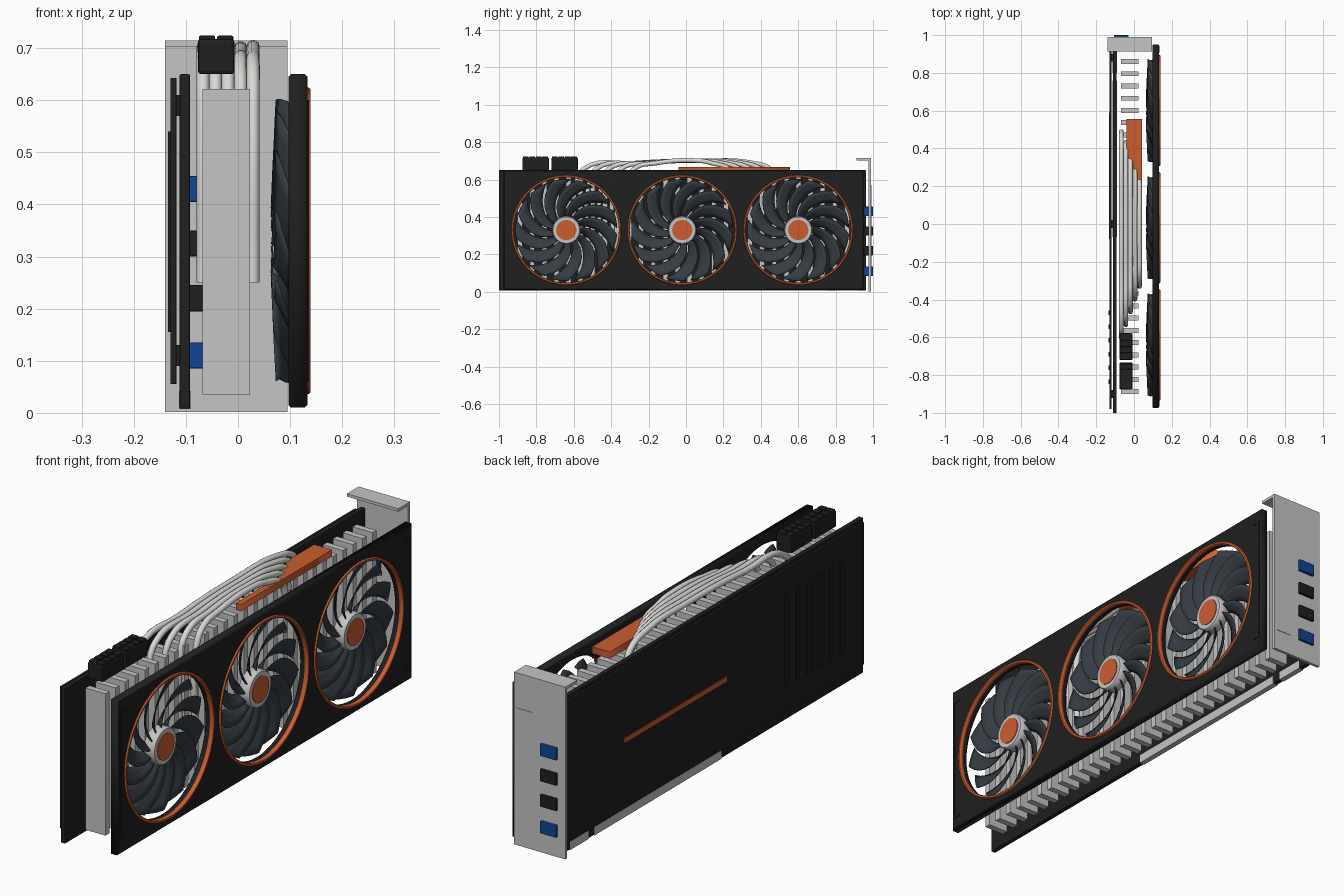
import bpy, bmesh, math
from mathutils import Matrix, Vector

cube = bpy.data.objects.get("Cube")
if cube:
    bpy.data.objects.remove(cube, do_unlink=True)


def material(name, rgb, rough=0.6):
    m = bpy.data.materials.new(name)
    m.use_nodes = True
    m.diffuse_color = (*rgb, 1)
    bsdf = next(n for n in m.node_tree.nodes if n.type == 'BSDF_PRINCIPLED')
    bsdf.inputs["Base Color"].default_value = (*rgb, 1)
    bsdf.inputs["Roughness"].default_value = rough
    return m


BLACK = material("black", (0.014, 0.014, 0.014))
ORANGE = material("orange", (0.60, 0.11, 0.03))
METAL = material("light grey metal", (0.56, 0.56, 0.56))
PIPE = material("pale pipe metal", (0.70, 0.69, 0.67))
SLATE = material("dark slate", (0.037, 0.046, 0.056))
BLUE = material("blue", (0.005, 0.06, 0.30))

# Maps a drawing in (y, z) to the world, extruded along x
SIDE = Matrix(((0, 0, 1, 0), (1, 0, 0, 0), (0, 1, 0, 0), (0, 0, 0, 1)))


def add_mesh(name, bm, mat, smooth=False):
    me = bpy.data.meshes.new(name)
    bmesh.ops.recalc_face_normals(bm, faces=bm.faces)
    for f in bm.faces:
        f.smooth = smooth
    bm.to_mesh(me)
    bm.free()
    me.materials.append(mat)
    ob = bpy.data.objects.new(name, me)
    bpy.context.collection.objects.link(ob)
    return ob


def box_into(bm, x, y, z):
    size = Vector((x[1] - x[0], y[1] - y[0], z[1] - z[0]))
    mid = Vector((x[0] + x[1], y[0] + y[1], z[0] + z[1])) / 2
    bmesh.ops.create_cube(bm, size=1, matrix=Matrix.Translation(mid) @ Matrix.Diagonal((*size, 1)))


def boxes(name, mat, spans, bevel=0):
    bm = bmesh.new()
    for s in spans:
        box_into(bm, *s)
    if bevel:
        bmesh.ops.bevel(bm, geom=bm.edges[:], offset=bevel, segments=2, profile=0.5, affect='EDGES')
    return add_mesh(name, bm, mat)


def to_mesh(ob):
    bpy.context.view_layer.update()
    dg = bpy.context.evaluated_depsgraph_get()
    me = bpy.data.meshes.new_from_object(ob.evaluated_get(dg))
    new = bpy.data.objects.new("part", me)
    new.matrix_world = ob.matrix_world
    name = ob.name
    bpy.data.objects.remove(ob, do_unlink=True)
    new.name = name
    bpy.context.collection.objects.link(new)
    return new


def plate(name, mat, loops, x, chamfer=0, frame=SIDE):
    """Flat sheet from closed outlines; inner outlines become holes."""
    cu = bpy.data.curves.new(name, 'CURVE')
    cu.dimensions, cu.fill_mode = '2D', 'BOTH'
    cu.extrude = (x[1] - x[0]) / 2 - chamfer
    cu.bevel_depth, cu.bevel_resolution, cu.offset = chamfer, 0, -chamfer
    for pts in loops:
        sp = cu.splines.new('POLY')
        sp.points.add(len(pts) - 1)
        for p, q in zip(sp.points, pts):
            p.co = (*q, 0, 1)
        sp.use_cyclic_u = True
    cu.materials.append(mat)
    ob = bpy.data.objects.new(name, cu)
    bpy.context.collection.objects.link(ob)
    ob.matrix_world = frame @ Matrix.Translation((0, 0, sum(x) / 2))
    return to_mesh(ob)


def circle(cy, cz, r, n=64):
    return [(cy + r * math.cos(i * math.tau / n), cz + r * math.sin(i * math.tau / n)) for i in range(n)]


def rect(y0, y1, z0, z1):
    return [(y0, z0), (y1, z0), (y1, z1), (y0, z1)]


# Fan shroud with three round openings
FANS, FAN_Z = (-0.64, -0.02, 0.60), 0.33
plate("fan_shroud", BLACK, [rect(-0.975, 0.95, 0.01, 0.65)] + [circle(y, FAN_Z, 0.284) for y in FANS],
      (0.097, 0.133), 0.005)
ends = []
for y, s in ((-0.962, 1), (0.937, -1)):
    ends.append(((0.13, 0.136), (y - 0.005, y + 0.005), (0.06, 0.60)))
    for z in (0.06, 0.59):
        ends.append(((0.13, 0.136), tuple(sorted((y, y + s * 0.03))), (z, z + 0.01)))
boxes("shroud_end_trim", BLACK, ends)


# Fans: swept twisted blades, hub, cap and ring
def blades(name, cy, count=13, rows=9, cols=4):
    bm = bmesh.new()
    for b in range(count):
        grid = []
        for i in range(rows):
            t = i / (rows - 1)
            r = 0.065 + 0.207 * t
            sweep = b * math.tau / count - 0.75 * t ** 1.3
            width = 0.36 + 0.06 * math.sin(math.pi * t)
            row = []
            for j in range(cols):
                u = j / (cols - 1)
                a = sweep + width * (u - 0.5)
                x = 0.064 + 0.010 * t + (0.036 - 0.008 * t) * u
                row.append(bm.verts.new((x, cy + r * math.cos(a), FAN_Z + r * math.sin(a))))
            grid.append(row)
        for i in range(rows - 1):
            for j in range(cols - 1):
                bm.faces.new((grid[i][j], grid[i + 1][j], grid[i + 1][j + 1], grid[i][j + 1]))
    ob = add_mesh(name, bm, SLATE, True)
    mod = ob.modifiers.new("thickness", 'SOLIDIFY')
    mod.thickness, mod.offset = 0.004, 0
    return ob


for n, cy in enumerate(FANS, 1):
    blades(f"fan_blades_{n}", cy)
    plate(f"fan_hub_{n}", METAL, [circle(cy, FAN_Z, 0.075, 40)], (0.066, 0.116), 0.004)
    plate(f"fan_cap_{n}", ORANGE, [circle(cy, FAN_Z, 0.054, 40)], (0.114, 0.119))
    plate(f"fan_ring_{n}", ORANGE, [circle(cy, FAN_Z, 0.294), circle(cy, FAN_Z, 0.281)], (0.120, 0.139), 0.003)

# Heatsink fins
boxes("heatsink_fins", METAL,
      [((-0.068, 0.023), (y - 0.013, y + 0.013), (0.035, 0.622))
       for y in (0.86 - 0.0647 * i for i in range(28))])

# Circuit board, edge connector and backplate
boxes("circuit_board", BLACK, [((-0.112, -0.092), (-1.0, 0.963), (0.008, 0.65))], 0.003)
boxes("edge_connector", METAL, [((-0.1135, -0.0905), y, (0.007, 0.042)) for y in ((-0.07, 0.76), (0.80, 0.92))])
boxes("backplate", BLACK, [((-0.13, -0.118), (-0.98, 0.95), (0.055, 0.643))], 0.002)
boxes("backplate_mounts", BLACK, [((-0.12, -0.11), (y - 0.02, y + 0.02), (z - 0.02, z + 0.02))
                                  for y in (-0.9, 0, 0.88) for z in (0.11, 0.59)])
boxes("backplate_ribs", BLACK, [((-0.134, -0.128), (y - 0.012, y + 0.012), (0.155, 0.54))
                                for y in (-0.47 - 0.073 * i for i in range(6))])
boxes("backplate_stripe", ORANGE, [((-0.133, -0.128), (-0.08, 0.59), (0.328, 0.349))])

# Power sockets with grooved pin blocks
for n, y0 in enumerate((-0.875, -0.720), 1):
    boxes(f"power_socket_{n}", BLACK, [((-0.077, -0.007), (y0, y0 + 0.142), (0.65, 0.718))], 0.006)
    boxes(f"power_socket_pins_{n}", BLACK,
          [((x, x + 0.031), (y0 + 0.004 + 0.034 * k, y0 + 0.034 + 0.034 * k), (0.70, 0.724))
           for k in range(4) for x in (-0.075, -0.040)], 0.003)

# Orange top brace: wide end tapering to a narrow strip
plate("top_brace", ORANGE, [[(-0.04, 0.555), (-0.04, 0.38), (0.018, 0.23), (0.018, -0.04), (0.042, -0.04),
                            (0.042, 0.555)]], (0.640, 0.668), frame=Matrix.Identity(4))

# Arched heat pipes
for i in range(5):
    t = i / 4
    x = -0.067 + 0.096 * t
    y0, y1 = -0.58 + 0.27 * t, 0.49 - 0.22 * t
    path = [(y0 - 0.01, 0.25), (y0 - 0.01, 0.56), (y0 + 0.03, 0.655), (y0 + 0.30 * (1 - t / 2), 0.688),
            (0.08, 0.700), (y1 - 0.14, 0.690), (y1 - 0.03, 0.650), (y1, 0.585)]
    cu = bpy.data.curves.new(f"heat_pipe_{i + 1}", 'CURVE')
    cu.dimensions, cu.bevel_depth, cu.bevel_resolution = '3D', 0.0125, 3
    cu.resolution_u, cu.use_fill_caps = 6, True
    sp = cu.splines.new('BEZIER')
    sp.bezier_points.add(len(path) - 1)
    for p, (y, z) in zip(sp.bezier_points, path):
        p.co = (x, y, z)
        p.handle_left_type = p.handle_right_type = 'AUTO'
    cu.materials.append(PIPE)
    ob = bpy.data.objects.new(cu.name, cu)
    bpy.context.collection.objects.link(ob)
    to_mesh(ob)

# Mounting bracket with folded top and ports
boxes("bracket", METAL, [((-0.14, 0.095), (0.977, 0.989), (0.002, 0.715)),
                         ((-0.14, 0.095), (0.912, 0.980), (0.703, 0.715))])
boxes("bracket_panel", METAL, [((0.01, 0.085), (0.985, 0.991), (0.09, 0.57))])
PORTS = (0.11, 0.22, 0.325, 0.43)
boxes("blue_ports", BLUE, [((-0.105, -0.03), (0.95, 1.0), (z - 0.025, z + 0.025)) for z in (PORTS[0], PORTS[3])], 0.003)
boxes("black_ports", BLACK, [((-0.105, -0.03), (0.95, 1.0), (z - 0.025, z + 0.025)) for z in PORTS[1:3]], 0.003)
